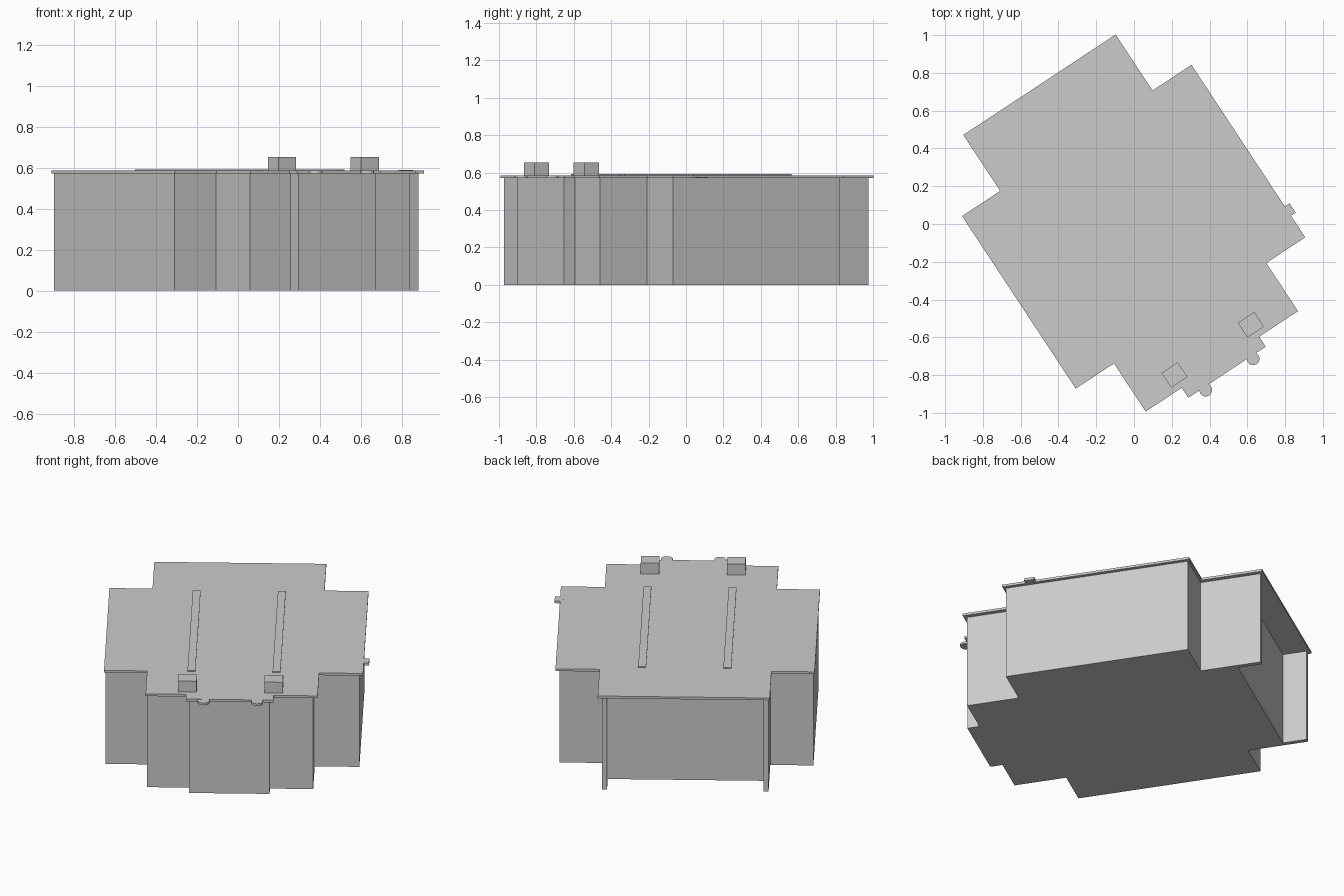
import bpy, bmesh, math
from mathutils import Matrix

cube = bpy.data.objects.get("Cube")
if cube:
    bpy.data.objects.remove(cube, do_unlink=True)

# Everything is laid out square to the building, then turned on the site
TURN = Matrix.Rotation(math.radians(33.4), 4, 'Z')

GREY = (0.6, 0.6, 0.6, 1)
grey = bpy.data.materials.new("plain_grey")
grey.use_nodes = True
grey.diffuse_color = GREY
grey.node_tree.nodes["Principled BSDF"].inputs["Base Color"].default_value = GREY


def extrude(name, outline, z0, z1):
    """Prism from a counter-clockwise plan outline."""
    bm = bmesh.new()
    base = bm.faces.new([bm.verts.new((x, y, z0)) for x, y in outline])
    top = bmesh.ops.extrude_face_region(bm, geom=[base])
    verts = [g for g in top["geom"] if isinstance(g, bmesh.types.BMVert)]
    bmesh.ops.translate(bm, verts=verts, vec=(0, 0, z1 - z0))
    bmesh.ops.recalc_face_normals(bm, faces=bm.faces)
    bm.transform(TURN)
    mesh = bpy.data.meshes.new(name)
    bm.to_mesh(mesh)
    bm.free()
    mesh.materials.append(grey)
    obj = bpy.data.objects.new(name, mesh)
    bpy.context.collection.objects.link(obj)
    return obj


def box(name, x0, x1, y0, y1, z0, z1):
    return extrude(name, [(x0, y0), (x1, y0), (x1, y1), (x0, y1)], z0, z1)


def plan(wing_x, core_x, porch_x, front, porch, wing_y, back):
    """Cross-shaped plan with a porch step; the back edge is given as points."""
    (wl, wr), (cl, cr), (pl, pr), (wf, wb) = wing_x, core_x, porch_x, wing_y
    return [(wl, wf), (cl, wf), (cl, front), (pl, front), (pl, porch),
            (pr, porch), (pr, front), (cr, front), (cr, wf), (wr, wf),
            (wr, wb), (cr, wb)] + back + [(cl, wb), (wl, wb)]


# Walls, with a recessed back wall between two fins
FIN, FIN_END, RECESS = 0.027, 0.874, 0.735
cl, cr = -0.488, 0.446
fins = [(cr, FIN_END), (cr - FIN, FIN_END), (cr - FIN, RECESS),
        (cl + FIN, RECESS), (cl + FIN, FIN_END), (cl, FIN_END)]
extrude("walls", plan((-0.73, 0.697), (cl, cr), (-0.249, 0.203),
                      -0.845, -0.916, (-0.543, 0.523), fins), 0, 0.574)

# Flat roof slab with a small overhang
rl, rr, rb = -0.495, 0.471, 0.891
extrude("roof", plan((-0.737, 0.718), (rl, rr), (-0.267, 0.225),
                     -0.863, -0.926, (-0.558, 0.536), [(rr, rb), (rl, rb)]),
        0.572, 0.586)

# Rounded eave projections on the porch
for side, x in (("right", -0.167), ("left", 0.134)):
    ring = [(x + 0.034 * math.cos(a), -0.943 + 0.034 * math.sin(a))
            for a in (i * math.tau / 16 for i in range(16))]
    extrude(side + "_round_eave", ring, 0.5725, 0.5855)

# Chimneys and raised roof strips
for side, x in (("right", -0.261), ("left", 0.223)):
    box(side + "_chimney", x - 0.052, x + 0.052, -0.832, -0.739, 0.575, 0.653)
for side, x in (("right", -0.246), ("left", 0.232)):
    box(side + "_roof_strip", x - 0.022, x + 0.022, -0.56, 0.508, 0.58, 0.592)

# Small block on the eave of the left wing
box("eave_block", 0.7, 0.748, -0.421, -0.362, 0.573, 0.588)
